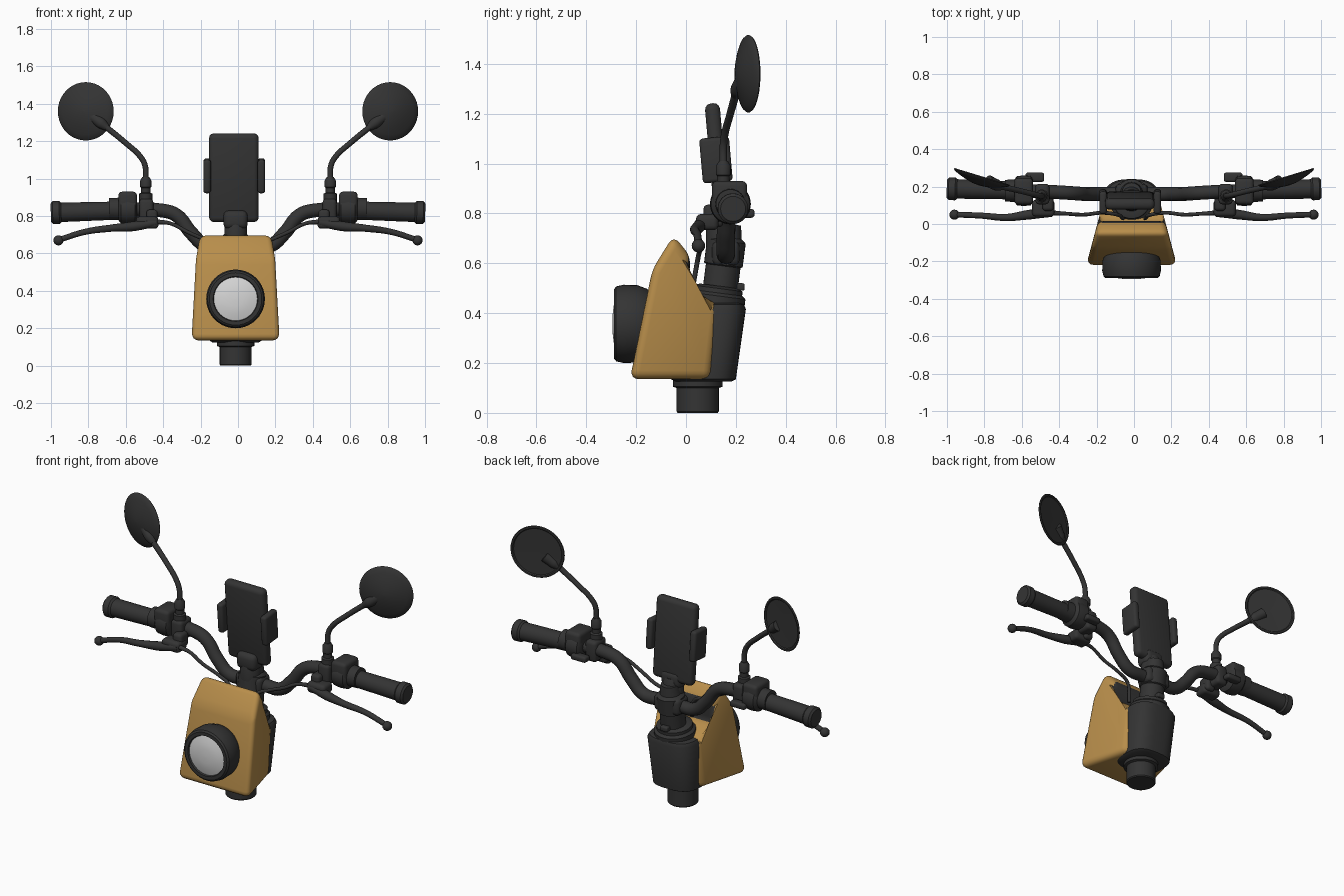
import bpy, bmesh, math
from mathutils import Vector, Matrix

if "Cube" in bpy.data.objects:
    bpy.data.objects.remove(bpy.data.objects["Cube"])

CX = -0.013  # centre line of the body parts


def material(name, col):
    m = bpy.data.materials.new(name)
    m.diffuse_color = (*col, 1)
    m.use_nodes = True
    m.node_tree.nodes["Principled BSDF"].inputs["Base Color"].default_value = m.diffuse_color
    return m


DARK = material("charcoal", (0.034, 0.034, 0.034))
GOLD = material("ochre", (0.48, 0.27, 0.07))
LENS = material("lens_grey", (0.68, 0.68, 0.68))


def finish(name, bm, mat, angle=35):
    bmesh.ops.remove_doubles(bm, verts=bm.verts, dist=1e-5)
    bmesh.ops.recalc_face_normals(bm, faces=bm.faces)
    me = bpy.data.meshes.new(name)
    bm.to_mesh(me)
    bm.free()
    ob = bpy.data.objects.new(name, me)
    bpy.context.collection.objects.link(ob)
    me.materials.append(mat)
    smooth(ob, angle)
    return ob


def smooth(ob, angle=35):
    bpy.ops.object.select_all(action='DESELECT')
    ob.select_set(True)
    bpy.context.view_layer.objects.active = ob
    bpy.ops.object.shade_smooth_by_angle(angle=math.radians(angle))


def skin(bm, rings, caps=True):
    rows = [[bm.verts.new(p) for p in r] for r in rings]
    n = len(rows[0])
    for a, b in zip(rows, rows[1:]):
        for i in range(n):
            bm.faces.new((a[i], a[(i + 1) % n], b[(i + 1) % n], b[i]))
    if caps:
        bm.faces.new(rows[0])
        bm.faces.new(rows[-1])


def lathe(name, prof, loc, axis=(0, 0, 1), mat=DARK, seg=32):
    """Turn (radius, height) points round an axis."""
    rot = Vector(axis).to_track_quat('Z', 'Y')
    bm = bmesh.new()
    skin(bm, [[Vector(loc) + rot @ Vector((max(r, 1e-3) * math.cos(2 * math.pi * i / seg),
                                           max(r, 1e-3) * math.sin(2 * math.pi * i / seg), h))
               for i in range(seg)] for r, h in prof])
    return finish(name, bm, mat)


def box(name, loc, size, bevel=0.015, rot=(0, 0, 0), mat=DARK):
    bm = bmesh.new()
    bmesh.ops.create_cube(bm, size=1)
    bmesh.ops.scale(bm, vec=size, verts=bm.verts)
    bmesh.ops.bevel(bm, geom=bm.edges[:], offset=bevel, segments=3, profile=0.5,
                    affect='EDGES', clamp_overlap=True)
    for ax, a in zip('XYZ', rot):
        bm.transform(Matrix.Rotation(math.radians(a), 4, ax))
    bm.transform(Matrix.Translation(loc))
    return finish(name, bm, mat)


def tube(name, pts, mat=DARK, kind='AUTO'):
    """Round tube through (x, y, z, radius) points."""
    cu = bpy.data.curves.new(name, 'CURVE')
    cu.dimensions = '3D'
    cu.bevel_depth = 1
    cu.bevel_resolution = 4
    cu.resolution_u = 6
    cu.use_fill_caps = True
    sp = cu.splines.new('BEZIER')
    sp.bezier_points.add(len(pts) - 1)
    for bp, p in zip(sp.bezier_points, pts):
        bp.co = p[:3]
        bp.radius = p[3]
        bp.handle_left_type = bp.handle_right_type = kind
    ob = bpy.data.objects.new(name, cu)
    bpy.context.collection.objects.link(ob)
    bpy.ops.object.select_all(action='DESELECT')
    ob.select_set(True)
    bpy.context.view_layer.objects.active = ob
    bpy.ops.object.convert(target='MESH')
    ob = bpy.context.view_layer.objects.active
    ob.data.materials.clear()
    ob.data.materials.append(mat)
    smooth(ob, 50)
    return ob


# front fairing: side profile, narrowing towards the rear
prof = [(-0.225, 0.135), (0.10, 0.135), (0.135, 0.43), (0.005, 0.50),
        (0.02, 0.625), (-0.05, 0.712), (-0.135, 0.575)]
bm = bmesh.new()
skin(bm, [[(CX + s * (0.237 - 0.267 * (y + 0.2)), y, z) for y, z in prof] for s in (-1, 1)])
bmesh.ops.bevel(bm, geom=bm.edges[:], offset=0.035, segments=4, profile=0.5,
                affect='EDGES', clamp_overlap=True)
fairing = finish("front_fairing", bm, GOLD)
fairing.data.materials.append(DARK)
for f in fairing.data.polygons:  # dark inner panel on the back
    if f.normal.y > 0.9 and f.center.z > 0.49:
        f.material_index = 1

# rear body, a rounded-square loft leaning back
bm = bmesh.new()
rings = []
for cy, z, rx, ry in [(0.07, 0.125, 0.125, 0.11), (0.07, 0.135, 0.14, 0.13),
                      (0.105, 0.415, 0.152, 0.135), (0.108, 0.435, 0.14, 0.125),
                      (0.11, 0.44, 0.12, 0.11)]:
    ring = []
    for i in range(40):
        c, s = math.cos(math.pi * i / 20), math.sin(math.pi * i / 20)
        ring.append((CX + rx * math.copysign(abs(c) ** 0.7, c),
                     cy + ry * math.copysign(abs(s) ** 0.7, s), z))
    rings.append(ring)
skin(bm, rings)
finish("rear_body", bm, DARK)

# steering column, top to bottom
lathe("lower_stem", [(0.08, 0), (0.085, 0.006), (0.085, 0.1), (0.1, 0.105), (0.1, 0.15)],
      (CX, 0.047, 0))
lean = (0, 0.13, 1)
lathe("column_collar", [(0.115, 0), (0.115, 0.05), (0.1, 0.062), (0.1, 0.08), (0.075, 0.09)],
      (CX, 0.118, 0.42), lean)
lathe("column", [(0.07, 0), (0.07, 0.11), (0.078, 0.115), (0.078, 0.21), (0.06, 0.225), (0.05, 0.28)],
      (CX, 0.135, 0.48), lean)
box("column_latch", (CX, 0.215, 0.505), (0.05, 0.04, 0.03), 0.008)
box("bar_clamp", (CX, 0.16, 0.64), (0.17, 0.11, 0.10), 0.025)

# headlight
lathe("headlight_housing", [(0.11, 0), (0.14, 0.035), (0.155, 0.075), (0.157, 0.13), (0.15, 0.16),
                            (0.14, 0.168), (0.12, 0.168), (0.115, 0.155)],
      (CX, -0.12, 0.357), (0, -1, 0), seg=40)
lathe("headlight_lens", [(0.117, 0.15), (0.117, 0.158), (0.08, 0.169), (0.04, 0.174), (0, 0.175)],
      (CX, -0.12, 0.357), (0, -1, 0), LENS, 40)

# phone and its holder
box("phone", (-0.022, 0.125, 1.005), (0.265, 0.06, 0.475), 0.025, (5, 0, 0))
for s in (-1, 1):
    box("phone_clamp", (-0.02 + s * 0.145, 0.12, 1.015), (0.04, 0.12, 0.18), 0.015, (5, 0, 0))
box("phone_mount", (CX, 0.13, 0.78), (0.13, 0.10, 0.10), 0.03)
lathe("phone_neck", [(0.06, 0), (0.06, 0.08), (0.045, 0.12)], (CX, 0.14, 0.67))

# handlebar, one swept tube
half = [(0.08, 0.16, 0.635), (0.17, 0.16, 0.64), (0.25, 0.16, 0.71), (0.33, 0.165, 0.805),
        (0.41, 0.17, 0.83), (0.68, 0.18, 0.828)]
path = [(-x, y, z) for x, y, z in half[::-1]] + half
tube("handlebar", [(*p, 0.037) for p in path])

for s in (-1, 1):
    # grip and switch housing
    lathe("grip", [(0.04, 0), (0.05, 0.008), (0.049, 0.06), (0.052, 0.30), (0.061, 0.31),
                   (0.061, 0.345), (0.05, 0.355)],
          (s * 0.645, 0.18, 0.829), (s, 0.025, -0.03))
    lathe("switch_housing", [(0.06, 0), (0.078, 0.012), (0.082, 0.05), (0.078, 0.085), (0.06, 0.10),
                             (0.058, 0.15)], (s * 0.54, 0.178, 0.838), (s, 0, 0))
    box("switch_block", (s * 0.59, 0.175, 0.87), (0.10, 0.14, 0.12), 0.02)
    box("switch_button", (s * 0.53, 0.25, 0.80), (0.10, 0.05, 0.035), 0.012)
    box("bar_bracket", (s * 0.49, 0.16, 0.83), (0.075, 0.11, 0.125), 0.02)
    # brake lever with ball tip
    box("lever_bracket", (s * 0.485, 0.085, 0.765), (0.12, 0.09, 0.065), 0.02)
    box("lever_arm_mount", (s * 0.46, 0.11, 0.79), (0.06, 0.08, 0.09), 0.018)
    tube("brake_lever", [(s * 0.44, 0.06, 0.765, 0.022), (s * 0.56, 0.05, 0.745, 0.026),
                         (s * 0.68, 0.035, 0.735, 0.019), (s * 0.82, 0.045, 0.715, 0.016),
                         (s * 0.95, 0.05, 0.675, 0.015)])
    lathe("lever_tip", [(0.027 * math.sin(a * math.pi / 8), -0.027 * math.cos(a * math.pi / 8))
                        for a in range(9)], (s * 0.96, 0.05, 0.67), seg=16)
    # cable down to the fairing
    tube("brake_cable", [(s * 0.44, 0.06, 0.77, 0.013), (s * 0.36, 0.055, 0.76, 0.01),
                         (s * 0.27, 0.05, 0.715, 0.01), (s * 0.17, 0.06, 0.67, 0.01),
                         (s * 0.09, 0.05, 0.63, 0.01), (s * 0.06, 0.03, 0.52, 0.01)])
    # mirror stem, joint and domed disc
    lathe("mirror_base", [(0.035, 0), (0.035, 0.05), (0.025, 0.055), (0.025, 0.08), (0.03, 0.085),
                          (0.03, 0.12), (0.018, 0.14)], (s * 0.493, 0.15, 0.87), seg=16)
    tube("mirror_stem", [(s * 0.493, 0.15, 0.98, 0.015), (s * 0.497, 0.15, 1.07, 0.015),
                         (s * 0.52, 0.155, 1.115, 0.015), (s * 0.60, 0.175, 1.19, 0.015),
                         (s * 0.71, 0.20, 1.28, 0.016)])
    tube("mirror_joint", [(s * 0.70, 0.198, 1.272, 0.018), (s * 0.73, 0.207, 1.295, 0.03),
                          (s * 0.78, 0.23, 1.335, 0.032)])
    lathe("mirror_disc", [(0, -0.042), (0.04, -0.039), (0.085, -0.028), (0.125, -0.014), (0.15, -0.003),
                          (0.156, 0.004), (0.152, 0.009), (0.143, 0.009), (0.138, 0.004), (0, 0.001)],
          (s * 0.815, 0.246, 1.36), (-s * 0.29, 0.955, 0), seg=40)
